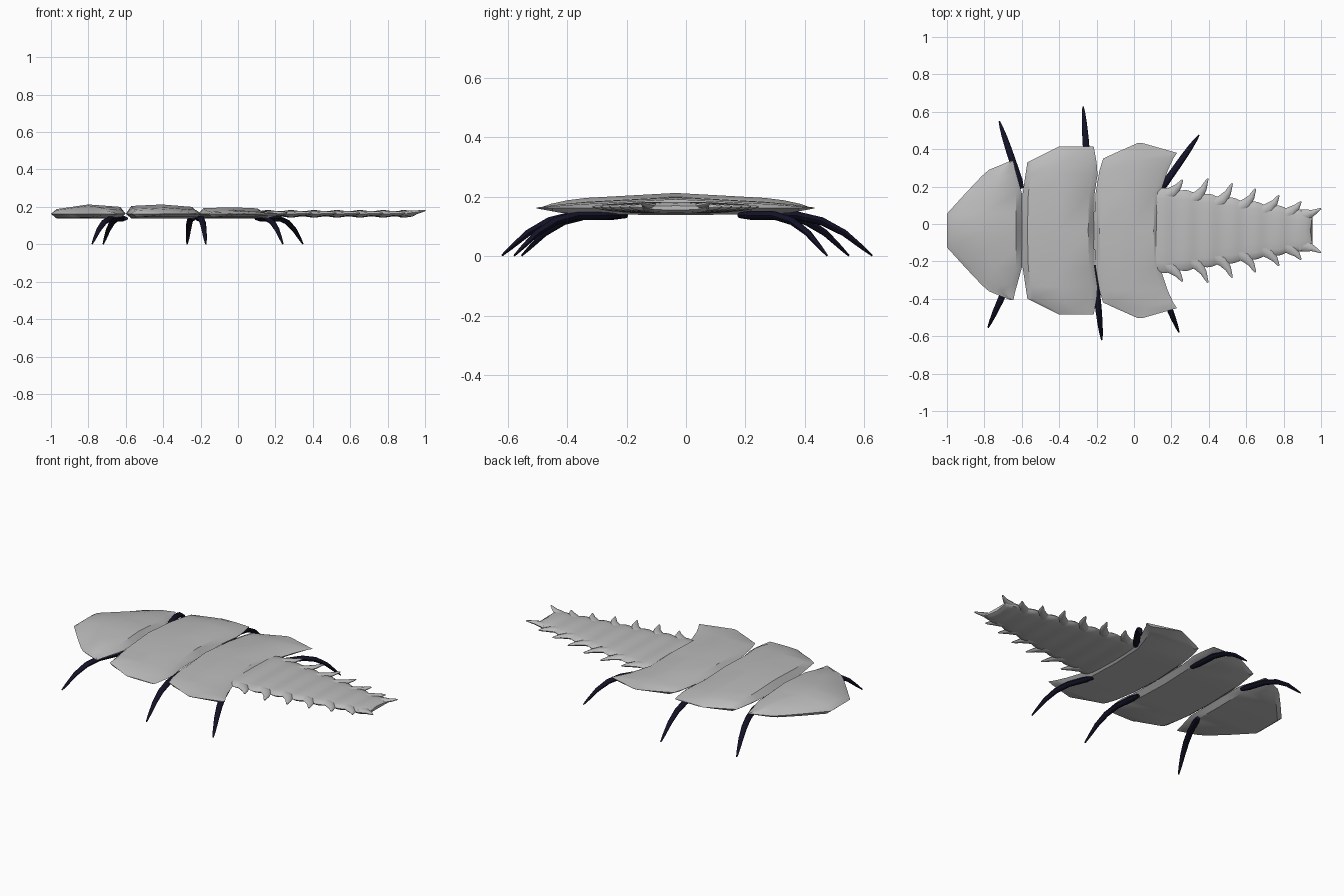
import bpy, bmesh, math
from mathutils import Vector

if "Cube" in bpy.data.objects:
    bpy.data.objects.remove(bpy.data.objects["Cube"])

CY = -0.035  # body centre line


def material(name, rgb):
    m = bpy.data.materials.new(name)
    m.diffuse_color = (*rgb, 1)
    m.use_nodes = True
    m.node_tree.nodes["Principled BSDF"].inputs["Base Color"].default_value = m.diffuse_color
    return m


shell = material("shell grey", (0.5, 0.5, 0.5))
dark = material("leg navy", (0.006, 0.006, 0.02))


def loft(bm, rings):
    """Join closed rings of points and cap both ends."""
    vs = [[bm.verts.new(p) for p in r] for r in rings]
    n = len(vs[0])
    for a, b in zip(vs, vs[1:]):
        for i in range(n):
            j = (i + 1) % n
            bm.faces.new((a[i], a[j], b[j], b[i]))
    bm.faces.new(vs[0][::-1])
    bm.faces.new(vs[-1])


def finish(bm, name, mat, angle):
    bmesh.ops.remove_doubles(bm, verts=bm.verts, dist=0.0005)
    bmesh.ops.recalc_face_normals(bm, faces=bm.faces)
    me = bpy.data.meshes.new(name)
    bm.to_mesh(me)
    bm.free()
    ob = bpy.data.objects.new(name, me)
    bpy.context.collection.objects.link(ob)
    me.materials.append(mat)
    bpy.ops.object.select_all(action='DESELECT')
    ob.select_set(True)
    bpy.context.view_layer.objects.active = ob
    bpy.ops.object.shade_smooth_by_angle(angle=math.radians(angle))


def plate(name, stations, zf, zm, zb):
    """Armour plate: stations (half width, front x, back x, edge thinness)."""
    bm = bmesh.new()

    def section(y, s):
        w, xf, xb, k = s
        d = min(0.03, (xb - xf) * 0.3)
        drop = 0.025 * abs(w) / stations[-1][0]
        mid, low = 0.163, 0.138 + 0.006 * abs(w) / stations[-1][0]

        def top(z):
            return mid + (z - drop - mid) * k
        lo = mid + (low - mid) * k
        return [Vector((x, y, z)) for x, z in (
            (xf, mid), (xf + d, top(zf)), (xf + (xb - xf) * 0.5, top(zm)),
            (xb - d, top(zb)), (xb, mid), (xb - d, lo), (xf + d, lo))]

    rings = [section(CY - s[0], s) for s in reversed(stations)]
    rings += [section(CY + s[0], s) for s in stations[1:]]
    loft(bm, rings)
    finish(bm, name, shell, 35)


# Three armour plates
plate("head_plate", [(0, -1.0, -0.6, 1), (0.09, -1.0, -0.6, 1),
                     (0.20, -0.9, -0.6, 1), (0.29, -0.815, -0.625, 0.9),
                     (0.325, -0.775, -0.635, 0.6), (0.372, -0.66, -0.645, 0.1)],
      0.188, 0.213, 0.2)
plate("middle_plate", [(0, -0.6, -0.215, 1), (0.2, -0.595, -0.21, 1),
                       (0.3, -0.58, -0.195, 1), (0.365, -0.57, -0.2, 0.85),
                       (0.42, -0.46, -0.21, 0.5), (0.45, -0.4, -0.216, 0.1)],
      0.205, 0.213, 0.2)
plate("rear_plate", [(0, -0.215, 0.135, 1), (0.2, -0.205, 0.14, 1),
                     (0.32, -0.185, 0.18, 1), (0.385, -0.165, 0.21, 0.85),
                     (0.415, -0.1, 0.23, 0.6), (0.468, 0.02, 0.045, 0.1)],
      0.193, 0.198, 0.192)

# Tail: flattened loft with a gentle ripple per segment
SEG = [0.26, 0.395, 0.525, 0.65, 0.775, 0.893, 1.0]     # spine tip x
TIP = [0.272, 0.278, 0.252, 0.223, 0.188, 0.155, 0.118]  # spine tip half width


def half_width(x):
    return 0.222 - 0.125 * max(0, (x - 0.2) / 0.75) ** 1.05


bm = bmesh.new()
rings = []
for i in range(57):
    x = 0.1 + 0.855 * i / 56
    phase = ((x - 0.13) / 0.123) % 1
    w = half_width(x) + 0.006 * math.sin(phase * math.tau)
    h = 0.017 + 0.003 * math.sin(phase * math.tau)
    if i == 56:
        h *= 0.5
    ring = []
    for k in range(16):
        a = math.tau * k / 16
        c, s = math.cos(a), math.sin(a)
        y = math.copysign(abs(c) ** 0.8, c)
        z = math.copysign(abs(s) ** 0.7, s)
        ring.append(Vector((x - 0.012 * (1 - abs(y)) * (i > 50), CY + w * y,
                            0.163 + h * z)))
    rings.append(ring)
loft(bm, rings)
finish(bm, "tail", shell, 40)

# Hooked spines on both sides of the tail
bm = bmesh.new()
for side in (1, -1):
    for n, (tx, tw) in enumerate(zip(SEG, TIP)):
        last = n == 6
        hw = half_width(min(tx, 0.95))
        path = [(tx - 0.1, hw - 0.035), (tx - 0.05, hw - 0.005),
                (tx - 0.022, hw + (tw - hw) * 0.4),
                (tx - 0.01, hw + (tw - hw) * 0.75), (tx, tw)]
        if last:
            path = [(0.88, 0.075), (0.925, 0.085), (0.955, 0.094),
                    (0.98, 0.107), (1.0, 0.118)]
        rise = 0.017 if last else 0.003
        rings = []
        for i, (x, w) in enumerate(path):
            a, b = path[max(i - 1, 0)], path[min(i + 1, 4)]
            t = Vector((b[0] - a[0], b[1] - a[1])).normalized()
            r = (0.034, 0.029, 0.017, 0.01, 0.004)[i]
            th = (0.014, 0.013, 0.01, 0.007, 0.003)[i]
            ring = []
            for k in range(8):
                ang = math.tau * k / 8
                o = r * math.cos(ang)
                ring.append(Vector((x - t.y * o, CY + side * (w + t.x * o),
                                    0.163 + rise * i / 4 + th * math.sin(ang))))
            rings.append(ring)
        loft(bm, rings)
finish(bm, "tail_spines", shell, 50)


def leg(name, base, tip):
    """Arched, tapering leg from under the body to the ground."""
    b, t = Vector(base), Vector(tip)
    d = (t - b).normalized()
    up, across = Vector((0, 0, 1)), Vector((-d.y, d.x, 0))
    path = [(0, 0.138, 0.012), (0.12, 0.138, 0.019), (0.4, 0.137, 0.018),
            (0.6, 0.118, 0.017), (0.78, 0.078, 0.014), (0.92, 0.03, 0.009),
            (1.0, 0.002, 0.004)]
    pts = [Vector((*(b + (t - b) * f), z)) for f, z, r in path]
    bm = bmesh.new()
    rings = []
    for i, p in enumerate(pts):
        tan = (pts[min(i + 1, 6)] - pts[max(i - 1, 0)]).normalized()
        nor = tan.cross(across).normalized()
        r = path[i][2]
        rings.append([p + across * r * math.cos(a) + nor * r * 0.8 * math.sin(a)
                      for a in (math.tau * k / 8 for k in range(8))])
    loft(bm, rings)
    finish(bm, name, dark, 50)


# Six legs
leg("front_leg_left", (-0.6, 0.19), (-0.72, 0.548))
leg("front_leg_right", (-0.62, -0.2), (-0.78, -0.553))
leg("middle_leg_left", (-0.24, 0.2), (-0.272, 0.627))
leg("middle_leg_right", (-0.215, -0.22), (-0.172, -0.62))
leg("rear_leg_left", (0.14, 0.18), (0.347, 0.475))
leg("rear_leg_right", (0.1, -0.23), (0.24, -0.578))
